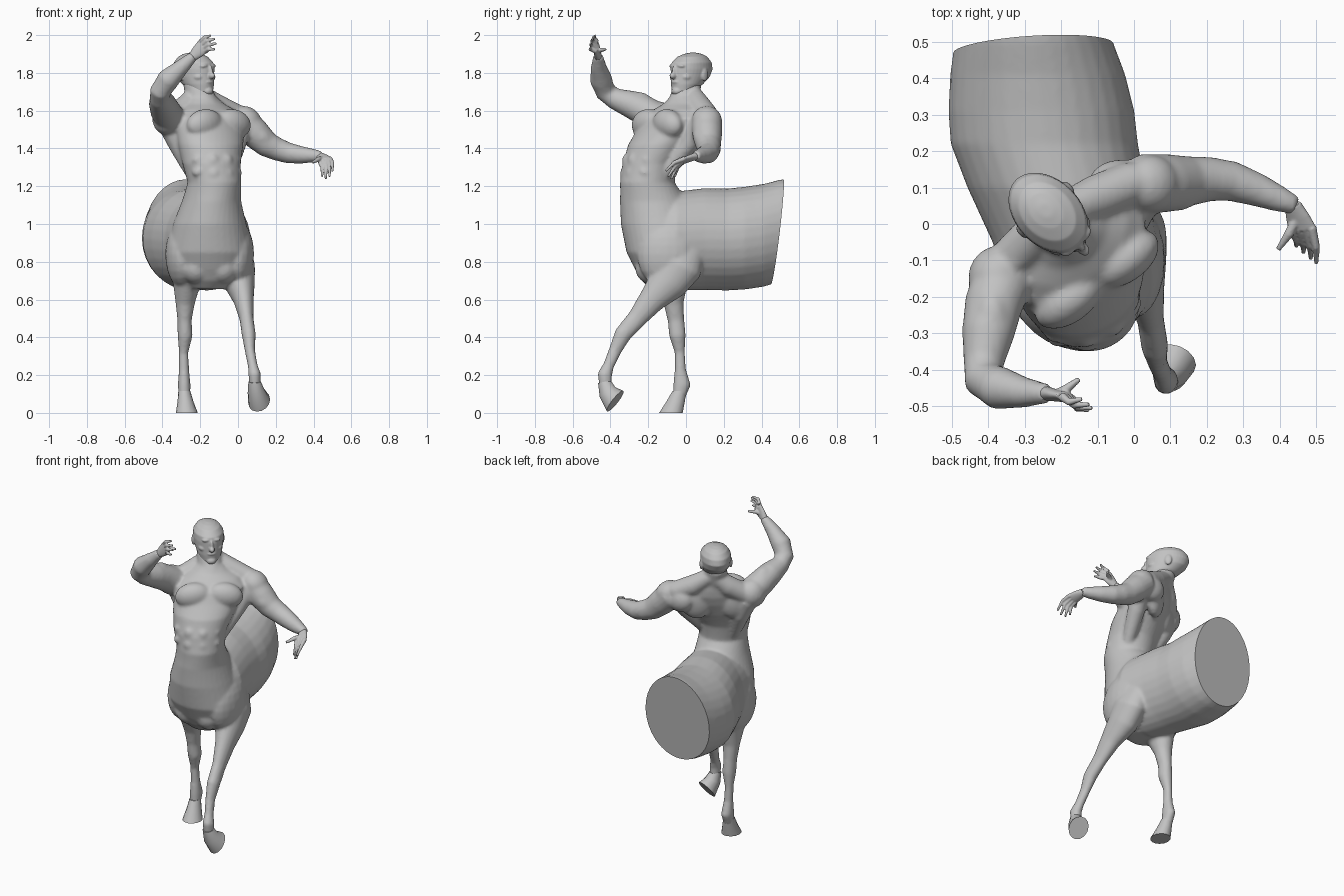
import bpy, bmesh, math
from mathutils import Vector, Matrix

if "Cube" in bpy.data.objects:
    bpy.data.objects.remove(bpy.data.objects["Cube"])

GREY = (0.54, 0.54, 0.54, 1)
mat = bpy.data.materials.new("stone grey")
mat.use_nodes = True
mat.diffuse_color = GREY
mat.node_tree.nodes["Principled BSDF"].inputs["Base Color"].default_value = GREY


def loft(bm, rings):
    """Skin a list of rings of points and cap both ends."""
    rows = [[bm.verts.new(p) for p in r] for r in rings]
    n = len(rows[0])
    for a, b in zip(rows, rows[1:]):
        for i in range(n):
            bm.faces.new((a[i], a[(i + 1) % n], b[(i + 1) % n], b[i]))
    bm.faces.new(rows[0][::-1])
    bm.faces.new(rows[-1])


def ring(c, u, v, n=20):
    return [Vector(c) + u * math.cos(2 * math.pi * i / n) + v * math.sin(2 * math.pi * i / n)
            for i in range(n)]


def tube(bm, pts, ref=(1, 0, 0), normals=None, n=20):
    """Limb through (x, y, z, radius along ref, other radius)."""
    P = [Vector(p[:3]) for p in pts]
    rings = []
    for i, p in enumerate(pts):
        t = Vector(normals[i]) if normals else P[min(i + 1, len(P) - 1)] - P[max(i - 1, 0)]
        t.normalize()
        u = Vector(ref)
        u = (u - t * u.dot(t)).normalized()
        rings.append(ring(P[i], u * p[3], t.cross(u) * p[-1], n))
    loft(bm, rings)


def stack(bm, rows):
    """Horizontal ellipses: z, x, y, half width, half depth, yaw."""
    rings = []
    for z, x, y, a, b, yaw in rows:
        q = math.radians(yaw)
        u, v = Vector((math.cos(q), math.sin(q), 0)), Vector((-math.sin(q), math.cos(q), 0))
        rings.append(ring((x, y, z), u * a, v * b, 36))
    loft(bm, rings)


def blob(bm, frame, c, r, tilt=0):
    """Ellipsoid in a frame with x = left, y = back, z = up; tilt rolls it about y."""
    m = frame @ Matrix.Translation(c) @ Matrix.Rotation(math.radians(tilt), 4, 'Y') @ Matrix.Diagonal((*r, 1))
    bmesh.ops.create_uvsphere(bm, u_segments=20, v_segments=12, radius=1, matrix=m)


def frame(x, y, z, yaw):
    return Matrix.Translation((x, y, z)) @ Matrix.Rotation(math.radians(yaw), 4, 'Z')


def finish(name, bm, voxel=0, smooth=0, angle=40):
    bmesh.ops.recalc_face_normals(bm, faces=bm.faces)
    me = bpy.data.meshes.new(name)
    bm.to_mesh(me)
    bm.free()
    ob = bpy.data.objects.new(name, me)
    bpy.context.collection.objects.link(ob)
    bpy.ops.object.select_all(action='DESELECT')
    ob.select_set(True)
    bpy.context.view_layer.objects.active = ob
    if voxel:
        m = ob.modifiers.new("fuse", 'REMESH')
        m.mode, m.voxel_size = 'VOXEL', voxel
        bpy.ops.object.modifier_apply(modifier="fuse")
        m = ob.modifiers.new("soften", 'SMOOTH')
        m.factor, m.iterations = 0.5, smooth
        bpy.ops.object.modifier_apply(modifier="soften")
    ob.data.materials.clear()
    ob.data.materials.append(mat)
    bpy.ops.object.shade_smooth_by_angle(angle=math.radians(angle))
    return ob


# ---- body: upright torso, barrel, limbs fused into one skin
bm = bmesh.new()
stack(bm, [(.655, -.16, -.12, .09, .07, 5), (.70, -.155, -.12, .15, .115, 0), (.76, -.15, -.12, .195, .15, 0),
           (.85, -.15, -.12, .225, .195, 0), (1.0, -.15, -.14, .195, .205, 0), (1.12, -.14, -.17, .157, .18, 5),
           (1.22, -.125, -.205, .142, .145, 15), (1.32, -.14, -.19, .157, .145, 25),
           (1.42, -.145, -.145, .182, .152, 33), (1.50, -.15, -.095, .20, .142, 37), (1.56, -.152, -.065, .205, .135, 37),
           (1.605, -.165, -.04, .165, .112, 37), (1.635, -.178, -.022, .115, .09, 37), (1.67, -.188, -.01, .08, .075, 37)])
tube(bm, [(-.15, -.28, .96, .11, .13), (-.15, -.2, .92, .19, .22), (-.16, -.05, .91, .228, .262),
          (-.212, .1, .92, .245, .27), (-.246, .22, .918, .257, .27), (-.254, .31, .925, .255, .272),
          (-.264, .41, .94, .24, .272), (-.275, .50, .965, .217, .27), (-.28, .6, .98, .19, .265)],
     normals=[(0, 1, 0)] * 9, n=32)

# neck and sloping shoulder muscles
tube(bm, [(-.17, -.03, 1.58, .1), (-.195, -.01, 1.66, .077), (-.225, .015, 1.76, .07)])
for end in ((0, .115, 1.57), (-.34, -.1, 1.57)):
    tube(bm, [(-.21, .03, 1.70, .045), (*((Vector((-.21, .03, 1.675)) + Vector(end)) / 2), .062), (*end, .06)], ref=(0, 0, 1))
# side back muscles
tube(bm, [(-.36, -.12, 1.53, .065), (-.305, -.12, 1.42, .062), (-.24, -.15, 1.26, .035)], ref=(0, 1, 0))
tube(bm, [(.02, .08, 1.53, .06), (-.01, .01, 1.42, .052), (-.05, -.12, 1.26, .035)], ref=(0, 1, 0))

# chest, shoulder blades and belly muscles, mirrored about the torso's middle
chest, belly = frame(-.15, -.085, 1.53, 36), frame(-.14, -.195, 1.32, 24)
breast = frame(-.15, -.12, .8, 0)
for s in (-1, 1):
    blob(bm, chest, (s * .095, -.082, .0), (.108, .064, .078), s * 10)
    blob(bm, chest, (s * .12, .09, -.005), (.10, .055, .125), s * 15)
    for k, shift in enumerate((.052, .012, 0)):
        blob(bm, belly, (s * .037, -.118 + shift, .085 - .07 * k), (.038, .032, .038))
        blob(bm, belly, (s * .11, -.07 + shift, .09 - .065 * k), (.034, .036, .024), s * 35)
    # lower breast and foreleg shoulder bulges
    blob(bm, breast, (s * .07, -.06, -.03), (.085, .09, .09))
    blob(bm, breast, (s * .145, .02, .04), (.09, .16, .18))

# forelegs
tube(bm, [(-.01, 0, .87, .06, .1), (.005, -.035, .78, .085, .125), (.008, -.095, .69, .082, .105),
          (.03, -.18, .6, .054, .072), (.045, -.26, .5, .037, .052), (.057, -.335, .415, .037, .046),
          (.063, -.375, .33, .027, .034), (.078, -.41, .25, .026, .03), (.088, -.43, .205, .033, .039),
          (.09, -.425, .13, .03, .032)])
tube(bm, [(-.25, -.05, .86, .06, .1), (-.265, -.07, .77, .08, .115), (-.272, -.08, .68, .072, .09),
          (-.28, -.065, .58, .051, .053), (-.283, -.053, .49, .038, .044), (-.28, -.045, .41, .04, .044),
          (-.288, -.033, .32, .025, .027), (-.286, -.03, .23, .027, .03), (-.285, -.021, .15, .034, .047),
          (-.283, -.04, .07, .03, .03)])

# arms: raised right, outstretched left
tube(bm, [(-.30, -.09, 1.53, .06), (-.355, -.14, 1.55, .085), (-.385, -.22, 1.60, .08), (-.40, -.30, 1.637, .072),
          (-.412, -.38, 1.665, .056), (-.412, -.425, 1.70, .056), (-.37, -.45, 1.765, .06),
          (-.30, -.462, 1.83, .042), (-.235, -.465, 1.89, .026)], ref=(0, .3, 1))
tube(bm, [(-.03, .09, 1.56, .06), (.03, .11, 1.54, .083), (.09, .112, 1.48, .08), (.155, .118, 1.42, .068),
          (.21, .123, 1.395, .061), (.27, .117, 1.375, .055), (.34, .093, 1.365, .046), (.40, .068, 1.362, .036),
          (.445, .05, 1.36, .025)], ref=(0, 0, 1))
# shoulder and upper arm muscle bulges
for c, r, tilt in (((-.39, -.26, 1.65), (.05, .08, .05), 0), ((-.375, -.15, 1.56), (.08, .09, .09), 0),
                   ((.045, .11, 1.55), (.085, .08, .07), 35), ((.11, .08, 1.47), (.08, .045, .05), 38),
                   ((-.035, .112, 1.53), (.09, .065, .08), 0)):
    blob(bm, Matrix(), c, r, tilt)
body = finish("body", bm, 0.010, 5)

# flat cut across the rear of the barrel
bm = bmesh.new()
bm.from_mesh(body.data)
bmesh.ops.bisect_plane(bm, geom=bm.verts[:] + bm.edges[:] + bm.faces[:], plane_co=(-.275, .484, .965),
                       plane_no=(-.06, 1, -.12), clear_outer=True)
bmesh.ops.holes_fill(bm, edges=[e for e in bm.edges if e.is_boundary])
bm.to_mesh(body.data)
bm.free()
bpy.ops.object.shade_smooth_by_angle(angle=math.radians(40))

# ---- head, turned toward the model's left
bm = bmesh.new()
H = frame(-.235, .03, 0, 44)
rows = [(1.678, .082, .028, .03), (1.70, .068, .056, .055), (1.74, .035, .093, .075), (1.78, .01, .118, .085),
        (1.82, 0, .128, .09), (1.855, 0, .12, .088), (1.885, -.005, .09, .068), (1.90, -.01, .055, .042), (1.907, -.01, .02, .015)]
stack(bm, [(z, *(H @ Vector((0, -f, 0))).xy, w, d, 44) for z, f, d, w in rows])
# nose, lips and chin
for y, z, r in ((-.133, 1.785, (.016, .026, .018)), (-.125, 1.805, (.011, .018, .035)), (-.12, 1.752, (.028, .014, .008)),
                (-.114, 1.737, (.025, .014, .008)), (-.112, 1.703, (.03, .024, .022))):
    blob(bm, H, (0, y, z), r)
# brows, cheeks and ears
for s in (-1, 1):
    blob(bm, H, (s * .028, -.106, 1.838), (.027, .02, .012), s * 6)
    blob(bm, H, (s * .042, -.076, 1.778), (.03, .036, .022))
    blob(bm, H, (s * .088, .012, 1.79), (.01, .022, .034))
finish("head", bm, 0.005, 4)


# ---- hands: flattened palm, bent fingers and a thumb
def hand(name, wrist, knuckle, across, tips, thumb, bend):
    bm = bmesh.new()
    w, k, a, b = map(Vector, (wrist, knuckle, across, bend))
    tube(bm, [(*w, .023, .02), (*((w + k) / 2), .034, .017), (*k, .04, .014)], ref=across)
    for i, tip in enumerate(tips):
        base = k + a * (.03 - .02 * i)
        mid = (base + Vector(tip)) / 2 + b
        tube(bm, [(*base, .013), (*mid, .0105), (*tip, .006)], ref=across, n=10)
    t, base = Vector(thumb), (w + k) / 2
    tube(bm, [(*base, .015), (*((base + t) / 2 + b * .5), .013), (*t, .007)], ref=(.1, .2, 1), n=10)
    finish(name, bm, 0.004, 1)


hand("right_hand", (-.245, -.464, 1.88), (-.185, -.475, 1.94), (-.45, .1, .85),
     [(-.142, -.48, 1.998), (-.122, -.495, 1.98), (-.114, -.505, 1.955), (-.122, -.51, 1.925)],
     (-.15, -.425, 1.925), (-.008, -.012, .006))
hand("left_hand", (.435, .054, 1.36), (.462, -.015, 1.335), (.85, .2, .35),
     [(.50, -.108, 1.28), (.485, -.095, 1.25), (.465, -.078, 1.238), (.445, -.06, 1.25)],
     (.395, -.07, 1.325), (.006, -.004, .012))

# ---- hooves with flat soles
for name, pts, nor in (
        ("right_hoof", [(-.284, -.035, .115, .032, .038), (-.278, -.055, .06, .042, .05), (-.271, -.08, 0, .058, .064)],
         [(0, 0, -1)] * 3),
        ("left_hoof", [(.088, -.432, .165, .033, .035), (.098, -.415, .11, .047, .05), (.112, -.375, .062, .06, .07)],
         [(0, .2, -1), (.1, .5, -.8), (.25, .75, -.6)])):
    bm = bmesh.new()
    tube(bm, pts, normals=nor, n=14)
    finish(name, bm)
